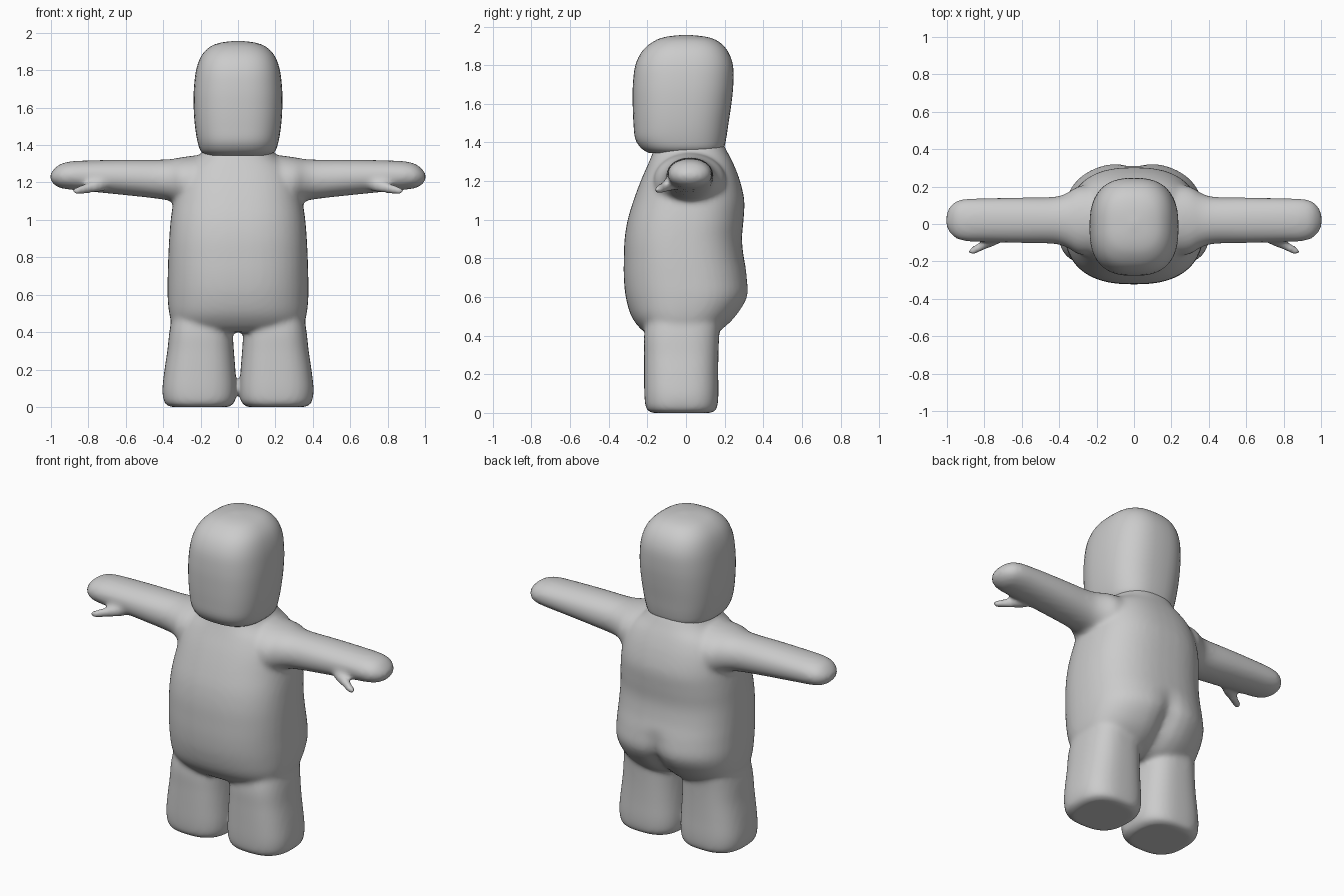
import bpy, bmesh, math
from mathutils import Vector

grey = bpy.data.materials.new("plain grey")
grey.diffuse_color = (0.6, 0.6, 0.6, 1)


def spline(rows, steps):
    """Catmull-Rom resampling of section rows."""
    out = []
    for i in range(len(rows) - 1):
        quad = [rows[max(i - 1, 0)], rows[i], rows[i + 1], rows[min(i + 2, len(rows) - 1)]]
        for s in range(steps):
            t = s / steps
            out.append([0.5 * (2 * b + (c - a) * t + (2 * a - 5 * b + 4 * c - d) * t * t
                               + (3 * b - a - 3 * c + d) * t ** 3) for a, b, c, d in zip(*quad)])
    return out + [list(rows[-1])]


def loft(bm, rows, axis, power, n=48, steps=4, mirror=False):
    """Skin rounded sections (position, min u, max u, min v, max v) along z or x."""
    rings = []
    for p, u0, u1, v0, v1 in spline(rows, steps):
        ring = []
        for k in range(n):
            a = 2 * math.pi * k / n
            c, s = math.cos(a), math.sin(a)
            u = (u0 + u1) / 2 + (u1 - u0) / 2 * math.copysign(abs(c) ** (2 / power), c)
            v = (v0 + v1) / 2 + (v1 - v0) / 2 * math.copysign(abs(s) ** (2 / power), s)
            co = Vector((u, v, p)) if axis == 'z' else Vector((p, u, v))
            if mirror:
                co.x = -co.x
            ring.append(bm.verts.new(co))
        rings.append(ring)
    faces = [bm.faces.new((a[k], a[(k + 1) % n], b[(k + 1) % n], b[k]))
             for a, b in zip(rings, rings[1:]) for k in range(n)]
    faces += [bm.faces.new(rings[0][::-1]), bm.faces.new(rings[-1])]
    bmesh.ops.recalc_face_normals(bm, faces=faces)
    return [v for r in rings for v in r]


def finish(bm, name):
    me = bpy.data.meshes.new(name)
    bm.to_mesh(me)
    bm.free()
    me.materials.append(grey)
    me.shade_smooth()
    ob = bpy.data.objects.new(name, me)
    bpy.context.collection.objects.link(ob)
    return ob


# Head: tall rounded block with a flat chin
bm = bmesh.new()
loft(bm, [(1.345, -.17, .17, -.19, .17), (1.37, -.2, .2, -.232, .195), (1.42, -.217, .217, -.263, .208),
          (1.5, -.23, .23, -.272, .22), (1.6, -.237, .237, -.276, .235), (1.7, -.236, .236, -.275, .245),
          (1.8, -.224, .224, -.262, .243), (1.875, -.197, .197, -.225, .215), (1.925, -.15, .15, -.165, .165),
          (1.948, -.09, .09, -.1, .1), (1.957, -.015, .015, -.015, .015)], 'z', 2.6)
finish(bm, "head")

# Torso with a pot belly and a round seat
bm = bmesh.new()
torso = loft(bm, [(.4, -.31, .31, -.18, .13), (.43, -.345, .345, -.23, .19), (.5, -.368, .368, -.283, .265),
                  (.6, -.377, .377, -.312, .325), (.7, -.376, .376, -.322, .32), (.8, -.373, .373, -.322, .3),
                  (.9, -.368, .368, -.318, .29), (1.0, -.36, .36, -.302, .298), (1.1, -.345, .345, -.272, .302),
                  (1.2, -.325, .325, -.235, .28), (1.28, -.285, .285, -.2, .25), (1.34, -.21, .21, -.175, .22),
                  (1.4, -.17, .17, -.155, .19)], 'z', 2.5)
for v in torso:  # cleft in the seat
    if v.co.y > 0 and v.co.z < .75:
        v.co.y -= .05 * math.exp(-(v.co.x / .06) ** 2) * min(1, (.75 - v.co.z) / .2)

for m in (False, True):
    # Legs
    loft(bm, [(0, .05, .36, -.175, .13), (.008, .035, .38, -.195, .15), (.035, .014, .398, -.21, .163),
              (.1, .008, .404, -.216, .168), (.2, .014, .393, -.217, .167), (.3, .022, .378, -.217, .168),
              (.4, .03, .367, -.217, .172), (.5, .05, .35, -.2, .18), (.58, .08, .33, -.18, .17)],
         'z', 2.7, mirror=m)
    # Arms with flared shoulders
    loft(bm, [(.14, -.15, .19, 1.03, 1.345), (.22, -.17, .21, 1.03, 1.345), (.3, -.16, .2, 1.07, 1.335),
              (.36, -.125, .165, 1.1, 1.325), (.43, -.106, .145, 1.113, 1.322), (.6, -.102, .142, 1.132, 1.322),
              (.8, -.096, .138, 1.152, 1.318), (.9, -.092, .134, 1.162, 1.312), (.955, -.075, .12, 1.172, 1.296),
              (.99, -.04, .085, 1.195, 1.265), (1.003, -.01, .05, 1.215, 1.245)], 'x', 2.1, mirror=m)
    # Thumbs
    loft(bm, [(.68, -.08, -.01, 1.17, 1.25), (.74, -.115, -.045, 1.148, 1.222), (.8, -.138, -.082, 1.142, 1.2),
              (.85, -.162, -.112, 1.133, 1.182), (.875, -.166, -.126, 1.136, 1.172),
              (.885, -.155, -.137, 1.147, 1.163)], 'x', 2, n=24, mirror=m)
body = finish(bm, "body")

# Fuse the body parts and soften the joins
fuse = body.modifiers.new("fuse", 'REMESH')
fuse.mode = 'VOXEL'
fuse.voxel_size = .013
fuse.use_smooth_shade = True
soft = body.modifiers.new("soften", 'SMOOTH')
soft.factor = .5
soft.iterations = 10
